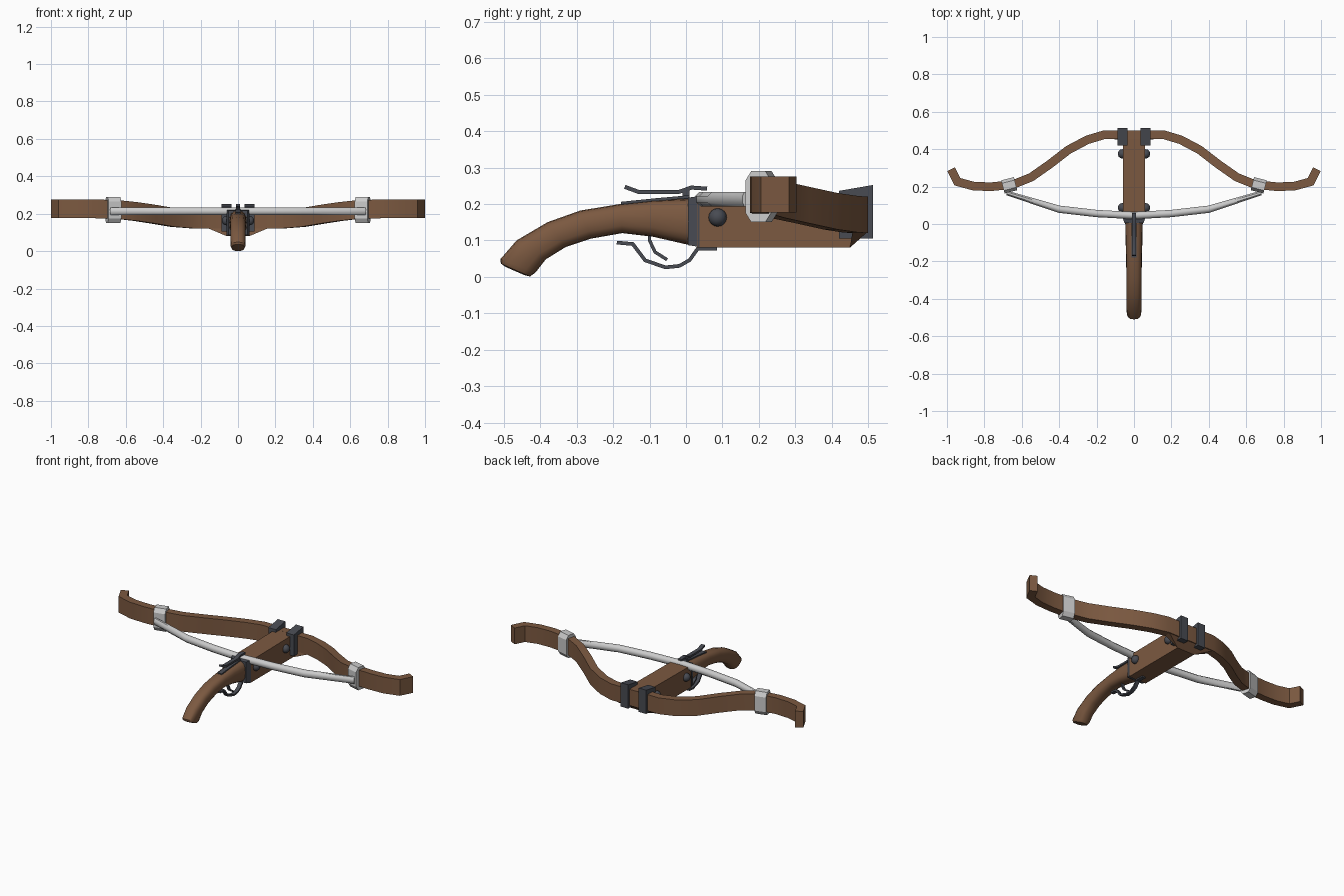
import bpy, bmesh, math
from mathutils import Vector, Matrix

if "Cube" in bpy.data.objects:
    bpy.data.objects.remove(bpy.data.objects["Cube"])


def material(name, col):
    m = bpy.data.materials.new(name)
    m.diffuse_color = (*col, 1)
    m.use_nodes = True
    m.node_tree.nodes["Principled BSDF"].inputs["Base Color"].default_value = m.diffuse_color
    return m


WOOD = material("wood", (0.2, 0.1, 0.052))
IRON = material("dark_iron", (0.065, 0.07, 0.085))
STEEL = material("pale_steel", (0.6, 0.6, 0.6))


def finish(name, bm, mat, angle=30):
    bmesh.ops.recalc_face_normals(bm, faces=bm.faces)
    me = bpy.data.meshes.new(name)
    bm.to_mesh(me)
    bm.free()
    me.materials.append(mat)
    ob = bpy.data.objects.new(name, me)
    bpy.context.collection.objects.link(ob)
    bpy.ops.object.select_all(action='DESELECT')
    ob.select_set(True)
    bpy.context.view_layer.objects.active = ob
    bpy.ops.object.shade_smooth_by_angle(angle=math.radians(angle))
    return ob


def loft(name, rings, mat, angle=30):
    """Skin a list of equal-length rings and cap both ends."""
    bm = bmesh.new()
    vs = [[bm.verts.new(p) for p in r] for r in rings]
    n = len(rings[0])
    for a, b in zip(vs, vs[1:]):
        for i in range(n):
            j = (i + 1) % n
            bm.faces.new((a[i], a[j], b[j], b[i]))
    bm.faces.new(vs[0])
    bm.faces.new(vs[-1])
    return finish(name, bm, mat, angle)


def mitres(pts):
    """In-plane normals of a 2D path, lengthened at corners."""
    pts = [Vector(p) for p in pts]
    out = []
    for i in range(len(pts)):
        a = (pts[i] - pts[max(i - 1, 0)]).normalized()
        b = (pts[min(i + 1, len(pts) - 1)] - pts[i]).normalized()
        t = (a + b).normalized()
        d = max(t.dot(a), t.dot(b), 0.6)
        out.append(Vector((-t.y, t.x)) / d)
    return out


def strip(name, pts, thick, half, mat):
    """Flat metal strip following a (y, z) path."""
    rings = []
    for p, n in zip(pts, mitres(pts)):
        a, b = Vector(p) + n * thick / 2, Vector(p) - n * thick / 2
        rings.append([(-half, *a), (half, *a), (half, *b), (-half, *b)])
    return loft(name, rings, mat)


def prism(name, profile, x0, x1, mat):
    return loft(name, [[(x, y, z) for y, z in profile] for x in (x0, x1)], mat)


def mirrored(half):
    return [(-p[0], *p[1:]) for p in reversed(half) if p[0] > 0] + half


# main stock with chamfered nose
prism("stock", [(0.03, 0.08), (0.45, 0.08), (0.495, 0.12), (0.5, 0.22), (0.03, 0.215)],
      -0.06, 0.06, WOOD)

# gusset blending stock into the bow
bm = bmesh.new()
for s in (-1, 1):
    for p in ((0.06, 0.45, 0.08), (0.06, 0.497, 0.122), (0.16, 0.457, 0.122), (0.16, 0.497, 0.122)):
        bm.verts.new((s * p[0], p[1], p[2]))
bmesh.ops.convex_hull(bm, input=bm.verts)
finish("bow_gusset", bm, WOOD)

# curved bow: x, y, centre height
limb = mirrored([(0, 0.477, 0.17), (0.16, 0.477, 0.17), (0.25, 0.45, 0.172), (0.35, 0.397, 0.18),
                 (0.45, 0.32, 0.197), (0.55, 0.25, 0.212), (0.65, 0.21, 0.223), (0.77, 0.199, 0.226),
                 (0.86, 0.203, 0.226), (0.944, 0.226, 0.226), (0.978, 0.293, 0.226)])
rings = []
for (x, y, z), n in zip(limb, mitres([p[:2] for p in limb])):
    a, b = Vector((x, y)) + n * 0.023, Vector((x, y)) - n * 0.023
    rings.append([(*a, z - 0.05), (*a, z + 0.05), (*b, z + 0.05), (*b, z - 0.05)])
loft("bow", rings, WOOD)

# bow string: x, y, radius
string = mirrored([(0, 0.045, 0.021), (0.2, 0.056, 0.021), (0.4, 0.079, 0.021), (0.68, 0.166, 0.013)])
rings = []
for (x, y, r), n in zip(string, mitres([p[:2] for p in string])):
    ring = []
    for k in range(8):
        t = math.tau * (k + 0.5) / 8
        o = n * r * math.cos(t)
        ring.append((x + o.x, y + o.y, 0.213 + 0.022 * math.sin(t)))
    rings.append(ring)
loft("bow_string", rings, STEEL, 50)

# pistol grip: top y,z / bottom y,z / half width
grip = [(0.01, 0.215, 0.01, 0.087, 0.047), (-0.09, 0.21, -0.09, 0.11, 0.045),
        (-0.18, 0.2, -0.175, 0.12, 0.042), (-0.29, 0.182, -0.26, 0.105, 0.041),
        (-0.38, 0.15, -0.33, 0.082, 0.041), (-0.465, 0.1, -0.385, 0.048, 0.041),
        (-0.51, 0.048, -0.413, 0.012, 0.04), (-0.508, 0.036, -0.428, 0.001, 0.034),
        (-0.495, 0.027, -0.442, 0.004, 0.022)]
rings = []
for ty, tz, by, bz, w in grip:
    T, B = Vector((0, ty, tz)), Vector((0, by, bz))
    c, h = (T + B) / 2, (T - B) / 2
    ring = []
    for k in range(16):
        t = math.tau * k / 16
        cs, sn = math.cos(t), math.sin(t)
        u = math.copysign(abs(cs) ** 0.75, cs)
        v = math.copysign(abs(sn) ** 0.75, sn)
        ring.append(c + h * v + Vector((w * u, 0, 0)))
    rings.append(ring)
loft("grip", rings, WOOD, 45)

# iron collar between grip and stock
loft("stock_collar", [[(-w, y, b), (w, y, b), (w, y, t), (-w, y, t)]
                      for y, w, b, t in ((0.005, 0.051, 0.087, 0.217), (0.037, 0.062, 0.082, 0.222))], IRON)

# iron strips: latch lever, top strap, trigger guard, trigger
strip("latch_lever", [(-0.168, 0.247), (-0.13, 0.233), (-0.02, 0.233), (0.015, 0.245), (0.058, 0.242)],
      0.011, 0.012, IRON)
strip("top_strap", [(-0.178, 0.202), (-0.08, 0.212), (0.01, 0.22)], 0.008, 0.014, IRON)
strip("latch_post", [(0.0, 0.2), (0.0, 0.238)], 0.02, 0.008, IRON)
strip("trigger_guard", [(-0.19, 0.094), (-0.146, 0.09), (-0.112, 0.045), (-0.056, 0.026), (-0.018, 0.03),
                        (0.01, 0.046), (0.032, 0.077), (0.085, 0.077)], 0.01, 0.012, IRON)
strip("trigger", [(-0.1, 0.125), (-0.1, 0.1), (-0.085, 0.068), (-0.052, 0.047)], 0.009, 0.009, IRON)

for s, side in ((-1, "left"), (1, "right")):
    # clamps holding the bow to the nose
    prism("bow_clamp_" + side, [(0.42, 0.105), (0.513, 0.105), (0.513, 0.252), (0.42, 0.236)],
          s * 0.036, s * 0.087, IRON)
    # round bolts
    for y, end in ((0.087, "rear"), (0.375, "front")):
        bm = bmesh.new()
        bmesh.ops.create_uvsphere(bm, u_segments=14, v_segments=8, radius=0.025,
                                  matrix=Matrix.Translation((s * 0.062, y, 0.163)))
        finish(f"bolt_{end}_{side}", bm, IRON, 60)
    # chamfered sleeves tying the string to the bow
    turn = Matrix.Translation((s * 0.667, 0.207, 0.22)) @ Matrix.Rotation(-s * 0.25, 4, 'Z')
    oct_ = [(-0.036, -0.045), (-0.02, -0.07), (0.02, -0.07), (0.036, -0.045),
            (0.036, 0.045), (0.02, 0.07), (-0.02, 0.07), (-0.036, 0.045)]
    loft("string_sleeve_" + side, [[turn @ Vector((x, y, z)) for y, z in oct_] for x in (-0.035, 0.035)], STEEL)
